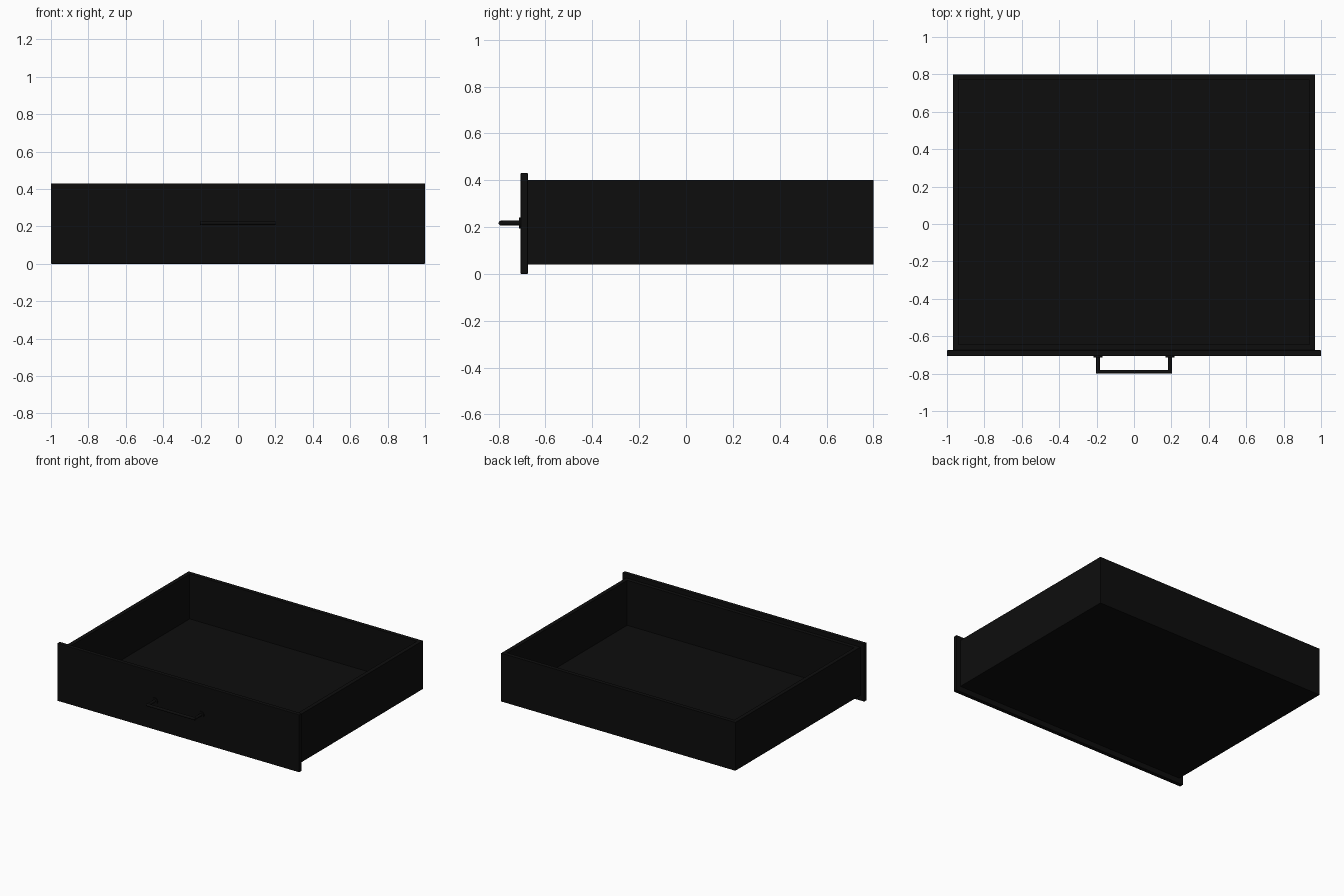
import bpy
import math

if "Cube" in bpy.data.objects:
    bpy.data.objects.remove(bpy.data.objects["Cube"])

black = bpy.data.materials.new("black_finish")
black.diffuse_color = (0.004, 0.004, 0.004, 1)
black.use_nodes = True
black.node_tree.nodes["Principled BSDF"].inputs["Base Color"].default_value = black.diffuse_color


def box(name, lo, hi, bevel=0.0):
    size = [b - a for a, b in zip(lo, hi)]
    mid = [(a + b) / 2 for a, b in zip(lo, hi)]
    bpy.ops.mesh.primitive_cube_add(size=1, location=mid)
    ob = bpy.context.object
    ob.name = name
    ob.scale = size
    bpy.ops.object.transform_apply(location=False, rotation=False, scale=True)
    if bevel:
        mod = ob.modifiers.new("edge", 'BEVEL')
        mod.width, mod.segments = bevel, 2
    ob.data.materials.append(black)
    return ob


def rod(name, radius, length, centre, rotation):
    bpy.ops.mesh.primitive_cylinder_add(vertices=24, radius=radius, depth=length,
                                        location=centre, rotation=rotation)
    ob = bpy.context.object
    ob.name = name
    ob.data.materials.append(black)
    bpy.ops.object.shade_smooth_by_angle(angle=math.radians(40))
    return ob


W, T = 0.968, 0.03              # box half width, board thickness
Y0, Y1 = -0.675, 0.80           # box front and back
Z0, Z1 = 0.04, 0.40             # box bottom and top

# Drawer front
box("front_panel", (-1, -0.706, 0), (1, Y0, 0.43), 0.003)

# Box walls and floor
for side, s in (("left", -1), ("right", 1)):
    xs = sorted((s * W, s * (W - T)))
    box(side + "_wall", (xs[0], Y0, Z0), (xs[1], Y1, Z1))
box("back_wall", (-W + T, Y1 - T, Z0), (W - T, Y1, Z1))
box("inner_front_wall", (-W + T, Y0, Z0), (W - T, Y0 + T, Z1))
box("floor_panel", (-W + T, Y0 + T, Z0), (W - T, Y1 - T, 0.065))

# Bar handle with two posts and round mounting plates
R, HX, HZ = 0.01, 0.192, 0.217
along_x, along_y = (0, math.pi / 2, 0), (math.pi / 2, 0, 0)
rod("handle_bar", R, 2 * (HX + R), (0, -0.79, HZ), along_x)
for side, s in (("left", -1), ("right", 1)):
    rod(side + "_handle_post", R, 0.085, (s * HX, -0.7475, HZ), along_y)
    rod(side + "_handle_plate", 0.024, 0.008, (s * HX, -0.709, HZ), along_y)
